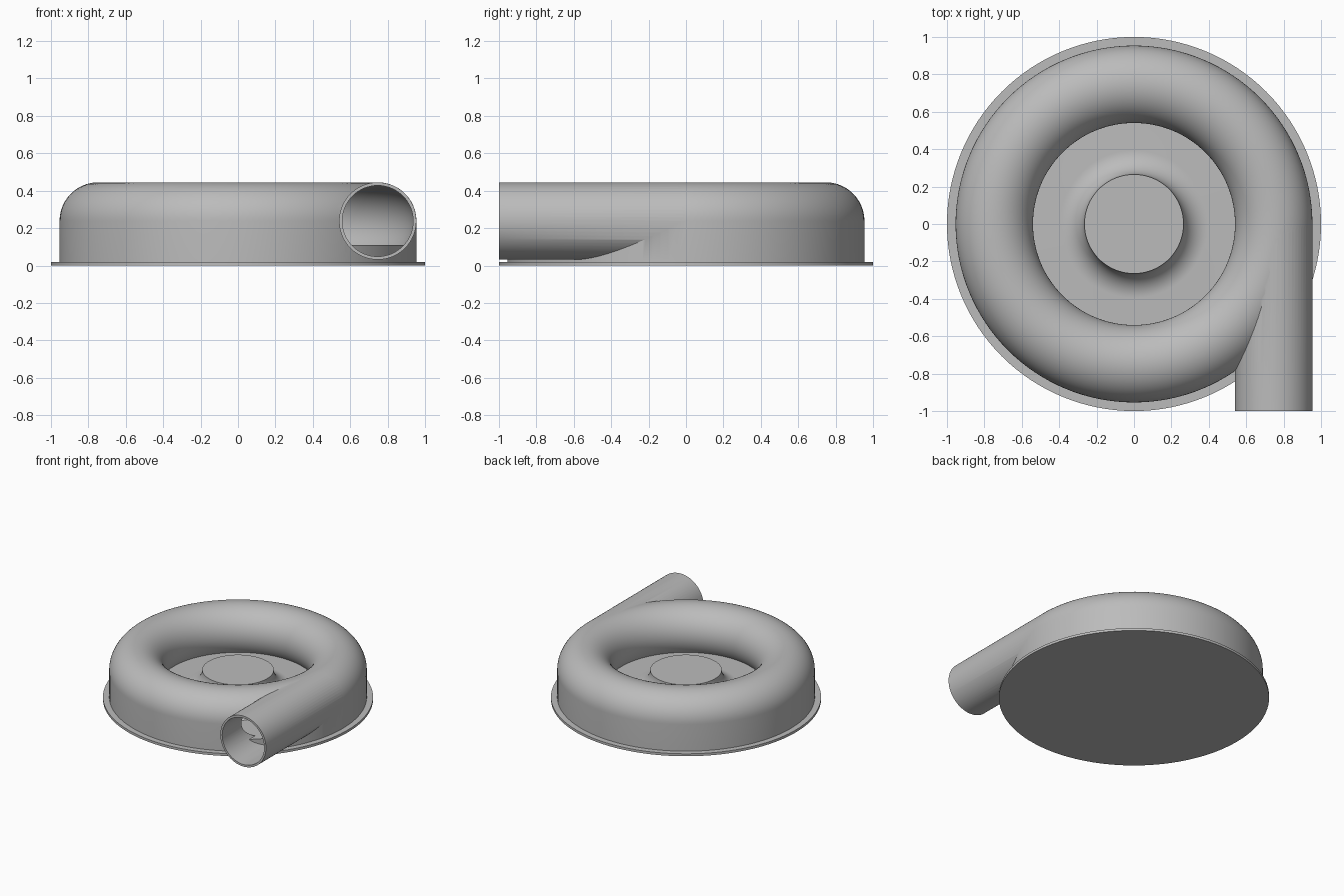
import bpy, bmesh, math
from mathutils import Matrix, Vector

cube = bpy.data.objects.get("Cube")
if cube:
    bpy.data.objects.remove(cube, do_unlink=True)

SEG = 128
RING_R, TUBE_R, BORE_R, AXIS_Z = 0.747, 0.207, 0.19, 0.238
FLOOR_Z, FLANGE_Z = 0.11, 0.02

grey = bpy.data.materials.new("cast grey")
grey.use_nodes = True
grey.diffuse_color = (0.5, 0.5, 0.5, 1)
grey.node_tree.nodes["Principled BSDF"].inputs["Base Color"].default_value = (0.5, 0.5, 0.5, 1)


def finish(bm, name):
    bmesh.ops.remove_doubles(bm, verts=bm.verts, dist=1e-5)
    bmesh.ops.recalc_face_normals(bm, faces=bm.faces)
    mesh = bpy.data.meshes.new(name)
    bm.to_mesh(mesh)
    bm.free()
    obj = bpy.data.objects.new(name, mesh)
    bpy.context.collection.objects.link(obj)
    mesh.materials.append(grey)
    return obj


def lathe(name, profile, closed=False):
    """Spin an (r, z) profile about the z axis."""
    bm = bmesh.new()
    verts = [bm.verts.new((r, 0, z)) for r, z in profile]
    pairs = list(zip(verts, verts[1:]))
    if closed:
        pairs.append((verts[-1], verts[0]))
    edges = [bm.edges.new(p) for p in pairs]
    bmesh.ops.spin(bm, geom=verts + edges, axis=(0, 0, 1), cent=(0, 0, 0),
                   angle=math.tau, steps=SEG, use_merge=True)
    return finish(bm, name)


def arc(r, z, radius, start, end, steps):
    angles = [math.radians(start + (end - start) * i / steps) for i in range(steps + 1)]
    return [(r + radius * math.cos(a), z + radius * math.sin(a)) for a in angles]


def rod(name, radius, y0, y1):
    """Solid cylinder along y on the outlet axis."""
    bm = bmesh.new()
    place = Matrix.Translation(Vector((RING_R, (y0 + y1) / 2, AXIS_Z))) @ Matrix.Rotation(math.pi / 2, 4, "X")
    bmesh.ops.create_cone(bm, cap_ends=True, segments=64, radius1=radius,
                          radius2=radius, depth=y1 - y0, matrix=place)
    return finish(bm, name)


def boolean(target, tool, operation):
    mod = target.modifiers.new(operation.lower(), "BOOLEAN")
    mod.object, mod.operation, mod.solver = tool, operation, "EXACT"
    bpy.context.view_layer.objects.active = target
    bpy.ops.object.modifier_apply(modifier=mod.name)
    bpy.data.objects.remove(tool, do_unlink=True)


# Round-topped volute casing with a straight outer skirt
outer = arc(RING_R, AXIS_Z, TUBE_R, 0, 222, 40)
skirt_r = RING_R + TUBE_R
casing = lathe("volute_casing", [(skirt_r, FLANGE_Z)] + outer + [(outer[-1][0], FLANGE_Z)], True)

# Tangential outlet, then the hollow ring and bore
boolean(casing, rod("outlet_pipe", TUBE_R - 0.0005, -1, 0), "UNION")
boolean(casing, lathe("ring_cavity", arc(RING_R, AXIS_Z, BORE_R, 0, 354.375, 63), True), "DIFFERENCE")
boolean(casing, rod("outlet_bore", BORE_R - 0.0005, -1.1, 0), "DIFFERENCE")

# Back plate: thin flange, raised floor and flared hub
flange = lathe("base_flange", [(0, 0), (1, 0), (1, FLANGE_Z), (0, FLANGE_Z)])
hub_r, hub_z = 0.265, 0.24
flare = hub_z - FLOOR_Z
floor = lathe("floor_and_hub", [(0, FLANGE_Z - 0.005), (0.945, FLANGE_Z - 0.005), (0.945, FLOOR_Z)]
              + arc(hub_r + flare, hub_z, flare, 270, 180, 16) + [(0, hub_z)])

# Smooth shading with crisp edges
for obj in (casing, flange, floor):
    bpy.ops.object.select_all(action="DESELECT")
    obj.select_set(True)
    bpy.context.view_layer.objects.active = obj
    bpy.ops.object.shade_smooth_by_angle(angle=math.radians(30))
